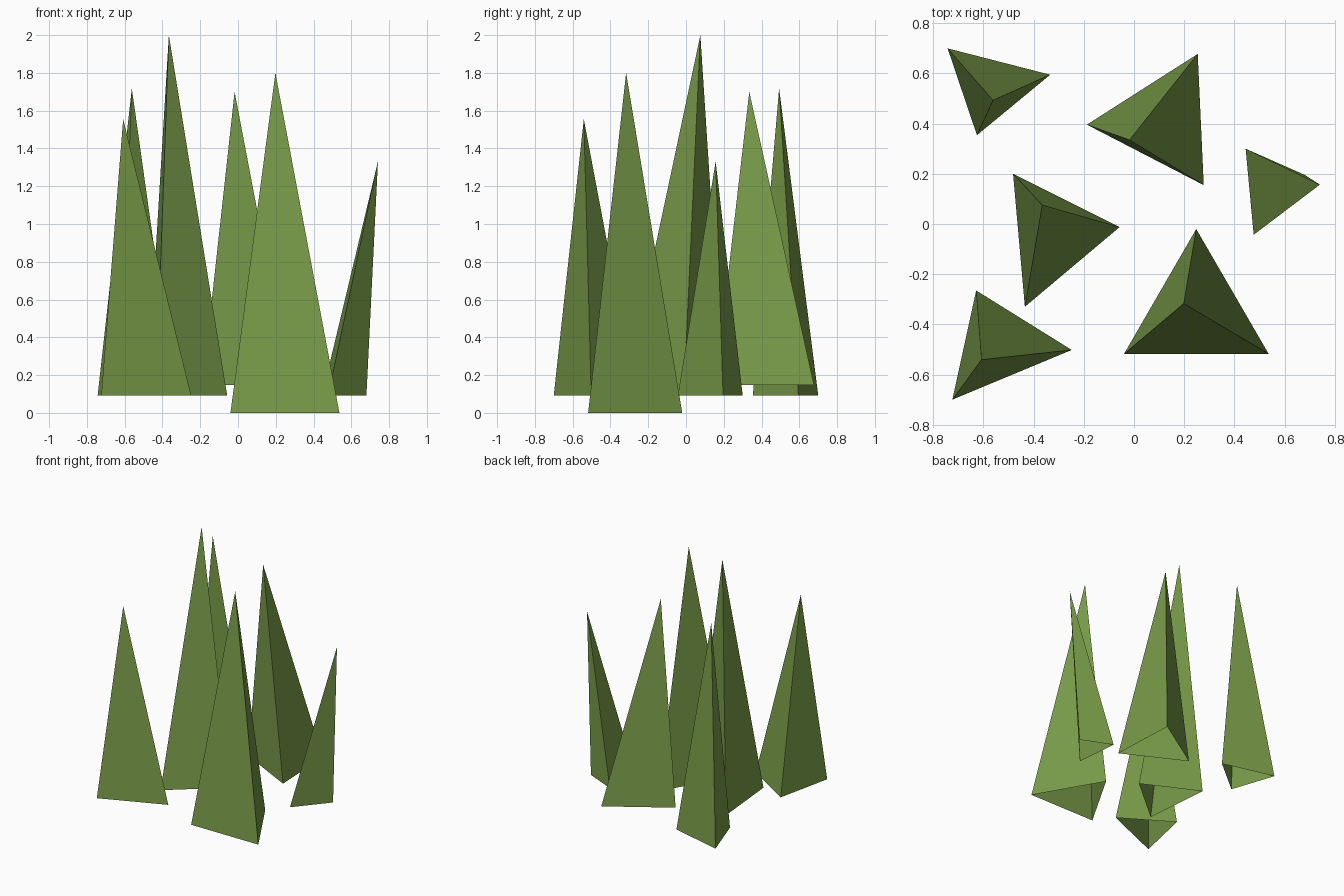
import bpy
import bmesh
from mathutils import Vector

if "Cube" in bpy.data.objects:
    bpy.data.objects.remove(bpy.data.objects["Cube"])

# single flat green
green = bpy.data.materials.new("grass green")
green.diffuse_color = (0.19, 0.33, 0.066, 1.0)
green.use_nodes = True
green.node_tree.nodes["Principled BSDF"].inputs["Base Color"].default_value = green.diffuse_color


def blade(name, base_z, corners, tip):
    """Open-bottomed three-sided spike: triangular footprint drawn up to a tip."""
    bm = bmesh.new()
    foot = [bm.verts.new((x, y, base_z)) for x, y in corners]
    top = bm.verts.new(tip)
    center = sum((v.co for v in bm.verts), Vector()) / 4
    for i in range(3):
        f = bm.faces.new((foot[i], foot[(i + 1) % 3], top))
        f.normal_update()
        # face outwards
        if f.normal.dot(f.calc_center_median() - center) < 0:
            f.normal_flip()
    mesh = bpy.data.meshes.new(name)
    bm.to_mesh(mesh)
    bm.free()
    mesh.materials.append(green)
    obj = bpy.data.objects.new(name, mesh)
    bpy.context.collection.objects.link(obj)


# grass blades: name, base height, footprint corners, tip
blade("back_left_blade", 0.093,
      [(-0.743, 0.70), (-0.334, 0.595), (-0.626, 0.354)], (-0.562, 0.493, 1.718))
blade("back_blade", 0.147,
      [(-0.188, 0.396), (0.254, 0.678), (0.278, 0.155)], (-0.018, 0.335, 1.70))
blade("right_blade", 0.093,
      [(0.445, 0.30), (0.477, -0.043), (0.68, 0.196)], (0.741, 0.157, 1.332))
blade("middle_blade", 0.091,
      [(-0.482, 0.20), (-0.057, -0.012), (-0.435, -0.33)], (-0.366, 0.076, 2.0))
blade("front_left_blade", 0.093,
      [(-0.629, -0.265), (-0.248, -0.502), (-0.724, -0.70)], (-0.608, -0.541, 1.555))
blade("front_right_blade", 0.0,
      [(0.248, -0.02), (0.537, -0.518), (-0.04, -0.518)], (0.198, -0.317, 1.80))
